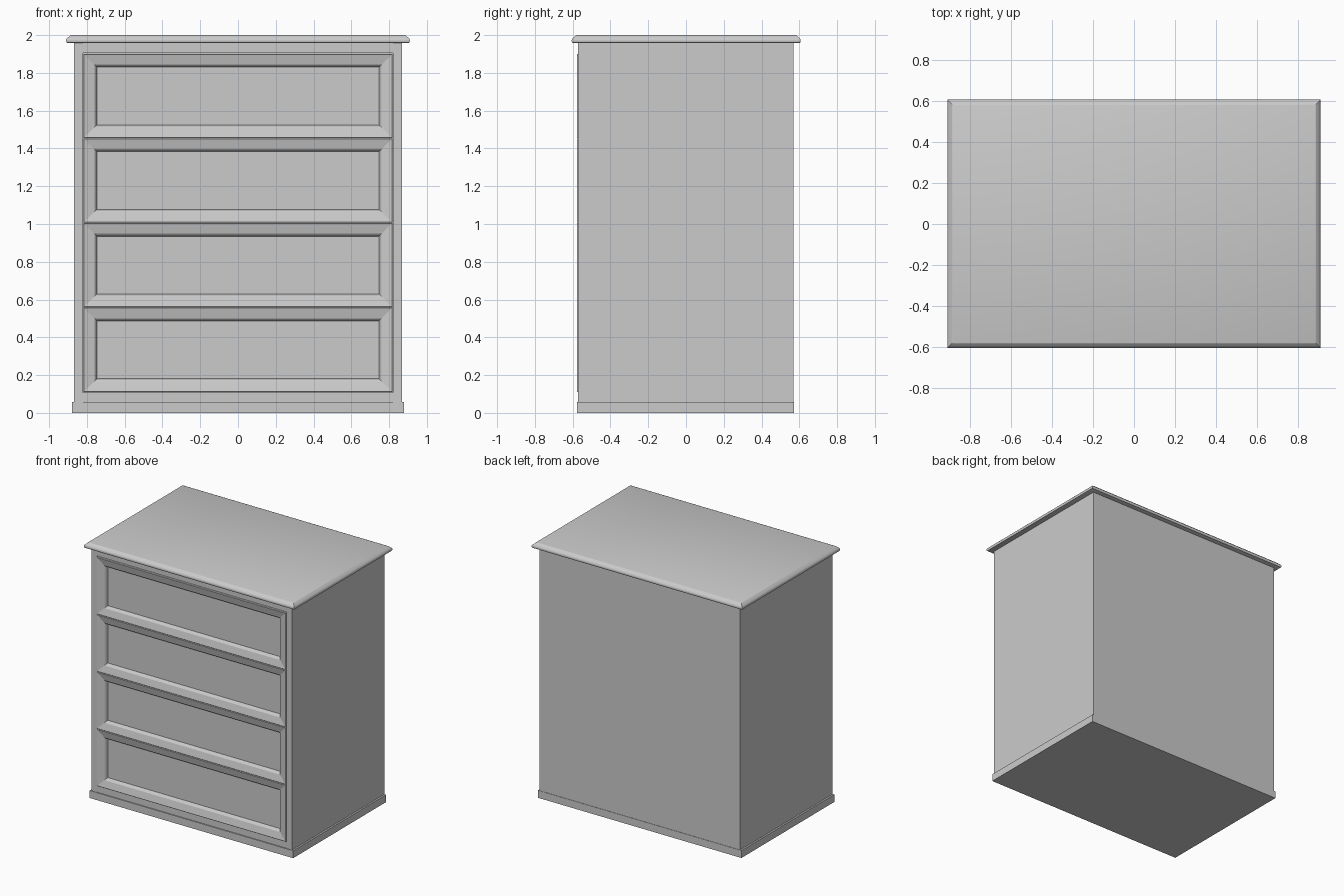
import bpy, bmesh
from mathutils import Vector

if "Cube" in bpy.data.objects:
    bpy.data.objects.remove(bpy.data.objects["Cube"])


def finish(name, bm):
    bmesh.ops.recalc_face_normals(bm, faces=bm.faces[:])
    me = bpy.data.meshes.new(name)
    bm.to_mesh(me)
    bm.free()
    ob = bpy.data.objects.new(name, me)
    bpy.context.collection.objects.link(ob)
    return ob


def stacked_rects(name, centre, half_u, half_v, profile, to_point):
    """Loft of rectangles; profile holds (inset, height) pairs, both ends capped."""
    bm = bmesh.new()
    loops = []
    for inset, h in profile:
        u, v = half_u - inset, half_v - inset
        loops.append([bm.verts.new(Vector(centre) + Vector(to_point(a * u, b * v, h)))
                      for a, b in ((-1, -1), (1, -1), (1, 1), (-1, 1))])
    for lo, hi in zip(loops, loops[1:]):
        for i in range(4):
            j = (i + 1) % 4
            bm.faces.new((lo[i], lo[j], hi[j], hi[i]))
    bm.faces.new(loops[0])
    bm.faces.new(loops[-1])
    return finish(name, bm)


def box(name, x0, x1, y0, y1, z0, z1):
    return stacked_rects(name, ((x0 + x1) / 2, (y0 + y1) / 2, 0),
                         (x1 - x0) / 2, (y1 - y0) / 2, [(0, z0), (0, z1)],
                         lambda u, v, h: (u, v, h))


# Plinth
box("plinth", -0.88, 0.88, -0.576, 0.572, 0, 0.058)

# Carcass: full-depth sides, flush back
for s, side in ((-1, "left"), (1, "right")):
    box(side + "_side", *sorted((s * 0.82, s * 0.867)), -0.572, 0.57, 0.058, 1.96)
box("back_panel", -0.82, 0.82, 0.53, 0.569, 0.058, 1.96)

# Front rails and inner face behind the drawers
box("top_rail", -0.82, 0.82, -0.568, -0.5, 1.905, 1.96)
box("bottom_rail", -0.82, 0.82, -0.568, -0.5, 0.058, 0.108)
box("carcass_front", -0.82, 0.82, -0.52, -0.5, 0.108, 1.905)

# Four drawer fronts with sloping mitred frames and sunken panels
drawer_profile = [(0, 0.05), (0, -0.008), (0.003, -0.010), (0.056, 0.003),
                  (0.062, 0.008), (0.070, 0.028)]
pitch = 0.448
for i in range(4):
    stacked_rects(f"drawer_front_{i + 1}", (0, -0.568, 0.11 + pitch * (i + 0.5)),
                  0.817, pitch / 2 - 0.001, drawer_profile,
                  lambda u, v, h: (u, h, v))

# Moulded top
top_profile = [(0.012, 1.957), (0.003, 1.960), (0, 1.967), (0, 1.974), (0.003, 1.981),
               (0.010, 1.988), (0.016, 1.993), (0.021, 1.998), (0.026, 2.0)]
top = stacked_rects("moulded_top", (0, 0.001, 0), 0.91, 0.606, top_profile,
                    lambda u, v, h: (u, v, h))
bpy.context.view_layer.objects.active = top
top.select_set(True)
bpy.ops.object.shade_smooth_by_angle()
